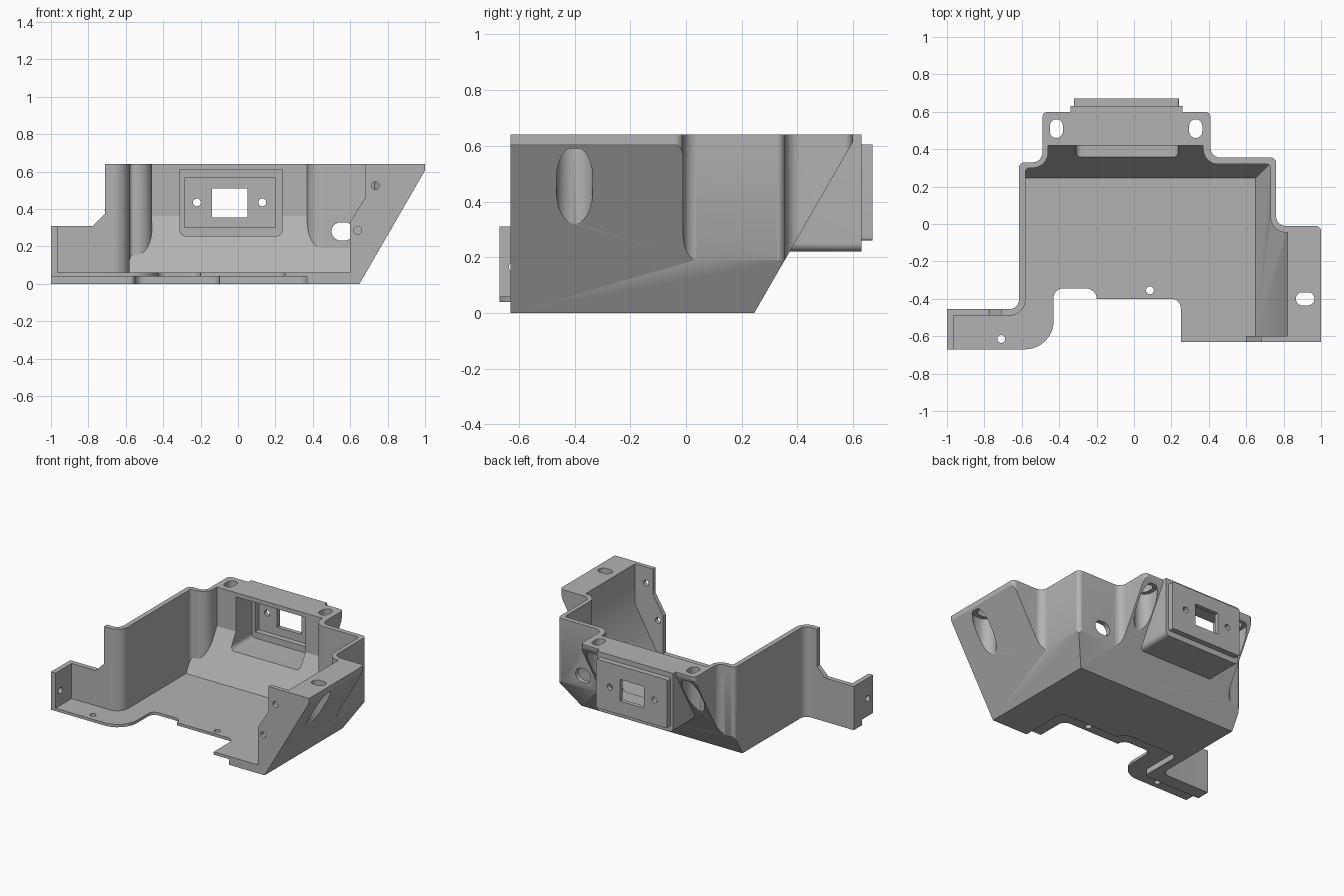
import bpy, bmesh, math
from mathutils import Vector

if "Cube" in bpy.data.objects:
    bpy.data.objects.remove(bpy.data.objects["Cube"], do_unlink=True)

grey = bpy.data.materials.new("plain grey")
grey.use_nodes = True
grey.diffuse_color = (0.45, 0.45, 0.45, 1)
grey.node_tree.nodes["Principled BSDF"].inputs["Base Color"].default_value = grey.diffuse_color


def rounded(corners, steps=8):
    """Polygon from (u, v) or (u, v, radius) corners, with true fillet arcs."""
    out = []
    for i, c in enumerate(corners):
        p = Vector(c[:2])
        r = c[2] if len(c) > 2 else 0
        if not r:
            out.append(p)
            continue
        a = (Vector(corners[i - 1][:2]) - p).normalized()
        b = (Vector(corners[(i + 1) % len(corners)][:2]) - p).normalized()
        half = a.angle(b) / 2
        centre = p + (a + b).normalized() * r / math.sin(half)
        start = p + a * r / math.tan(half) - centre
        end = p + b * r / math.tan(half) - centre
        for k in range(steps + 1):
            t = k / steps
            out.append(centre + start.lerp(end, t).normalized() * r
                       if 0 < t < 1 else centre + (start if t == 0 else end))
    return out


def prism(name, corners, lo, hi, axis="z"):
    """Extrude a profile along an axis; the profile uses the other two in order."""
    place = {"z": lambda u, v, w: (u, v, w),
             "y": lambda u, v, w: (u, w, v),
             "x": lambda u, v, w: (w, u, v)}[axis]
    pts = rounded(corners)
    bm = bmesh.new()
    low = [bm.verts.new(place(p.x, p.y, lo)) for p in pts]
    high = [bm.verts.new(place(p.x, p.y, hi)) for p in pts]
    bm.faces.new(low)
    bm.faces.new(high)
    for i in range(len(pts)):
        bm.faces.new((low[i - 1], low[i], high[i], high[i - 1]))
    bmesh.ops.recalc_face_normals(bm, faces=bm.faces)
    mesh = bpy.data.meshes.new(name)
    bm.to_mesh(mesh)
    bm.free()
    mesh.materials.append(grey)
    ob = bpy.data.objects.new(name, mesh)
    bpy.context.collection.objects.link(ob)
    return ob


def rect(u0, u1, v0, v1, low_r=0, high_r=0):
    return [(u0, v0, low_r), (u1, v0, low_r), (u1, v1, high_r), (u0, v1, high_r)]


def slot(u, v, hu, hv):
    r = min(hu, hv) * 0.999
    return rect(u - hu, u + hu, v - hv, v + hv, r, r)


def combine(target, tool, operation="DIFFERENCE"):
    mod = target.modifiers.new("combine", "BOOLEAN")
    mod.operation, mod.solver, mod.object = operation, "EXACT", tool
    bpy.context.view_layer.objects.active = target
    bpy.ops.object.modifier_apply(modifier=mod.name)
    bpy.data.objects.remove(tool, do_unlink=True)


def slope_off(target, z):
    """Trim the back and the left side with 60 degree planes starting at height z."""
    for axis, edge in (("x", 0.245), ("y", 0.65)):
        run = math.tan(math.radians(30))
        wedge = [(edge - 0.2 * run, z - 0.2), (edge + run, z + 1), (2, z + 1), (2, z - 0.2)]
        combine(target, prism("slope_cutter", wedge, -2, 2, axis))


# Outer body with the notched floor edge
body = prism("housing", [
    (-1, -.67), (-1, -.455), (-.615, -.455, .05), (-.615, .33, .03), (-.49, .33, .05),
    (-.49, .6, .03), (.41, .6, .03), (.41, .355, .05), (.76, .355, .03), (.76, -.01, .05),
    (1, -.01, .03), (1, -.63), (.25, -.63), (.25, -.4, .05), (-.2, -.4),
    (-.2, -.345, .054), (-.43, -.345, .05), (-.43, -.67, .15)], 0, .64)
slope_off(body, 0)

# Port block and raised plate on the back
combine(body, prism("port_block", rect(-.34, .26, .22, .64, .03), .36, .63, "y"), "UNION")
combine(body, prism("port_plate", rect(-.32, .24, .26, .605, .01, .01), .6, .67, "y"), "UNION")

# Inner cavity, leaving thin walls, floor and solid screw bosses
cavity = prism("cavity", [
    (-.965, -.8), (-.965, -.49), (-.58, -.49, .085), (-.58, .3, .02), (-.46, .3, .08),
    (-.46, .42), (.37, .42), (.37, .32, .08), (.73, .32, .02), (.73, -.045, .08),
    (.82, -.045), (.82, -.6), (.6, -.6), (.6, -.8)], .06, .8)
slope_off(cavity, .06)
combine(body, cavity)

# Front wall chamfer, low side tab and thinned floor edge
combine(body, prism("front_wall_cutter", [
    (.55, .33), (.6, .33), (.68, .46), (.68, .7), (.55, .7)], -.8, -.59, "y"))
combine(body, prism("tab_cutter", [
    (-1.1, .31), (-.775, .31), (-.71, .375), (-.71, .7), (-1.1, .7)], -.8, -.4, "y"))
combine(body, prism("floor_edge_cutter", [
    (-1.1, -.8), (-1.1, -.55), (-.55, -.55, .03), (-.55, -.225, .05), (-.1, -.225, .05),
    (-.1, -.28), (.37, -.28, .05), (.37, -.8)], -.1, .04))

# Stepped port recess and its opening
combine(body, prism("recess", rect(-.31, .235, .255, .61, .03), .3, .6, "y"))
combine(body, prism("inner_recess", rect(-.285, .2, .3, .565), .5, .64, "y"))
combine(body, prism("port_opening", rect(-.14, .05, .355, .51), .5, .8, "y"))

# Screw slots in the bosses, with wide pockets from below
for x, y, along_x in ((-.415, .51, 0), (.33, .51, 0), (.915, -.4, 1)):
    a, b = (.05, .035) if along_x else (.035, .05)
    c, d = (.08, .065) if along_x else (.065, .08)
    combine(body, prism("screw_slot", slot(x, y, a, b), .5, .8))
    combine(body, prism("screw_pocket", slot(x, y, c, d), -.1, .59))

# Cable slot in the back wall
combine(body, prism("cable_slot", slot(.56, .28, .06, .048), .25, .5, "y"))

# Small round screw holes
R = .021
for u, v, lo, hi, axis in (
        (-.22, .435, .5, .8, "y"), (.13, .435, .5, .8, "y"),
        (.735, .525, -.8, -.55, "y"), (.64, .285, -.8, -.55, "y"),
        (-.71, -.615, -.1, .2, "z"), (.085, -.355, -.1, .2, "z"),
        (-.615, .165, -1.1, -.9, "x")):
    combine(body, prism("screw_hole", slot(u, v, R, R), lo, hi, axis))

bpy.ops.object.select_all(action="DESELECT")
body.select_set(True)
bpy.context.view_layer.objects.active = body
bpy.ops.object.shade_smooth_by_angle(angle=math.radians(30))
